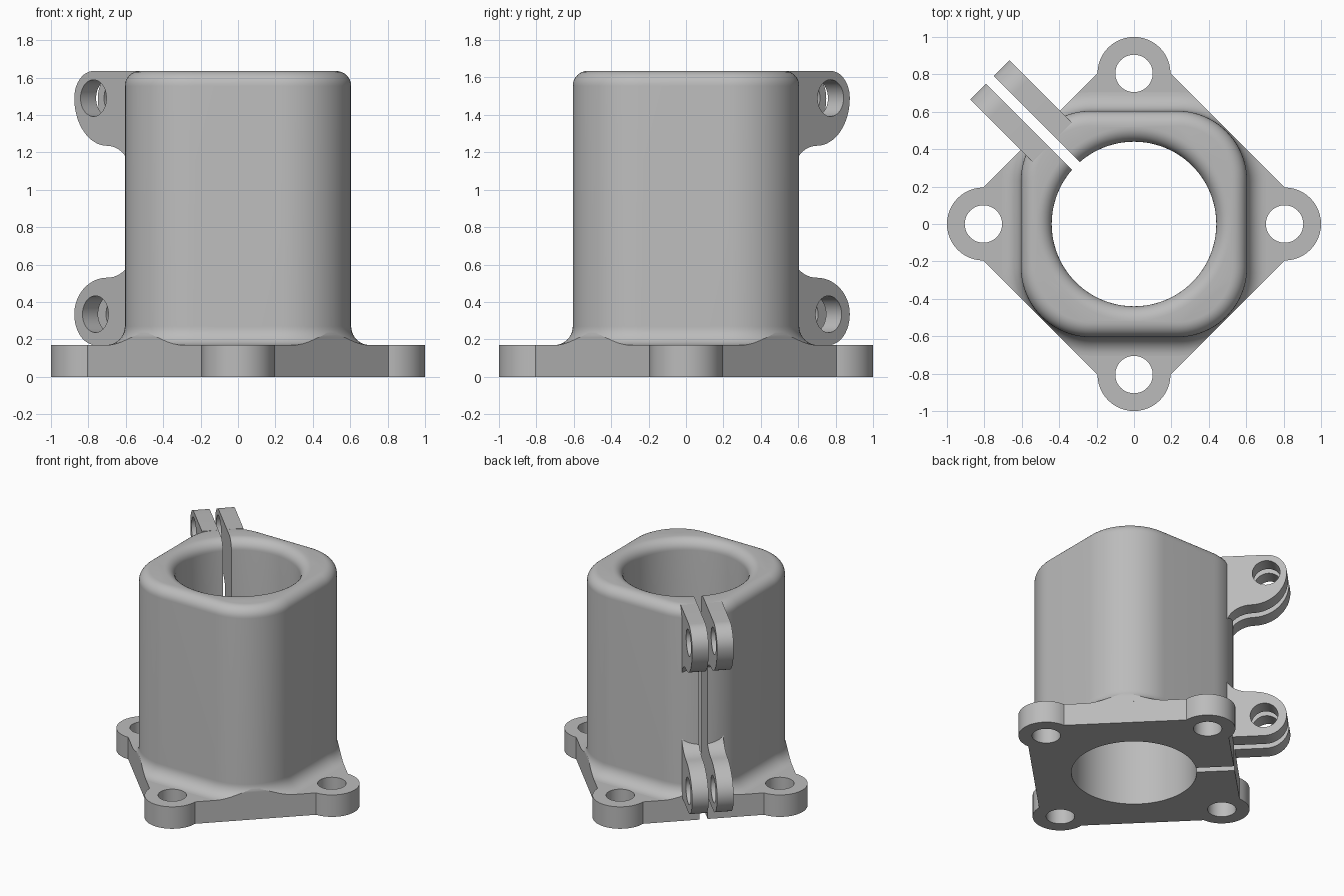
import bpy, bmesh
from math import sin, cos, pi, radians, atan2
from mathutils import Matrix, Vector

cube = bpy.data.objects.get("Cube")
if cube:
    bpy.data.objects.remove(cube, do_unlink=True)

GREY = (0.5, 0.5, 0.5, 1)
metal = bpy.data.materials.new("plain grey")
metal.use_nodes = True
metal.diffuse_color = GREY
metal.node_tree.nodes["Principled BSDF"].inputs["Base Color"].default_value = GREY

FLANGE_Z, TOP_Z = 0.17, 1.635
HALF, CORNER_R, BORE_R = 0.605, 0.375, 0.44
SLIT, EAR_OUT = 0.03, 0.148


def arc(cx, cy, rx, ry, a0, a1, n):
    """Points on an elliptical arc, angles in degrees."""
    angles = [radians(a0 + (a1 - a0) * i / n) for i in range(n + 1)]
    return [(cx + rx * cos(a), cy + ry * sin(a)) for a in angles]


def loft(name, rings):
    """Closed solid through rings of equal point count."""
    bm = bmesh.new()
    loops = [[bm.verts.new(p) for p in ring] for ring in rings]
    n = len(loops[0])
    for low, high in zip(loops, loops[1:]):
        for i in range(n):
            j = (i + 1) % n
            bm.faces.new((low[i], low[j], high[j], high[i]))
    bm.faces.new(loops[0][::-1])
    bm.faces.new(loops[-1])
    bmesh.ops.recalc_face_normals(bm, faces=bm.faces)
    mesh = bpy.data.meshes.new(name)
    bm.to_mesh(mesh)
    bm.free()
    mesh.materials.append(metal)
    obj = bpy.data.objects.new(name, mesh)
    bpy.context.collection.objects.link(obj)
    return obj


def prism(name, outline, z0, z1):
    return loft(name, [[(x, y, z) for x, y in outline] for z in (z0, z1)])


def circle(cx, cy, r, n=48):
    return arc(cx, cy, r, r, 0, 360, n)[:-1]


def cut(obj, tool, operation="DIFFERENCE"):
    """Apply a boolean and discard the tool."""
    mod = obj.modifiers.new("cut", "BOOLEAN")
    mod.operation, mod.solver, mod.object = operation, "EXACT", tool
    bpy.context.view_layer.objects.active = obj
    bpy.ops.object.modifier_apply(modifier=mod.name)
    bpy.data.objects.remove(tool, do_unlink=True)


def bore():
    """Cylinder that flares into a rounded lip at the top."""
    r = 0.078
    profile = [(BORE_R, -0.2)]
    profile += arc(BORE_R + r, TOP_Z - r, r, r, 180, 90, 8)
    profile.append((BORE_R + r, TOP_Z + 0.2))
    return loft("bore_tool", [[(x, y, z) for x, y in circle(0, 0, rad, 96)]
                              for rad, z in profile])


def slit():
    """Thin slot running out through the back right corner."""
    tool = prism("slit_tool", [(0, -SLIT), (1.3, -SLIT), (1.3, SLIT), (0, SLIT)], -0.2, 1.9)
    tool.data.transform(Matrix.Rotation(radians(135), 4, "Z"))
    return tool


def flange_outline():
    """Diamond with a round lobe on each point."""
    points = []
    for k in range(4):
        a = 90 * k
        cx, cy = 0.805 * cos(radians(a)), 0.805 * sin(radians(a))
        points += arc(cx, cy, 0.195, 0.195, a - 90, a + 90, 24)
    return points


def sleeve_ring(offset, z):
    """Rounded square, grown outward by offset."""
    c, r = HALF - CORNER_R, CORNER_R + offset
    points = []
    for k, (sx, sy) in enumerate([(1, 1), (-1, 1), (-1, -1), (1, -1)]):
        points += arc(c * sx, c * sy, r, r, 90 * k, 90 * k + 90, 20)
    return [(x, y, z) for x, y in points]


# Flange with four bolt holes
flange = prism("flange", flange_outline(), 0, FLANGE_Z)
cut(flange, bore())
cut(flange, slit())
for k in range(4):
    a = k * pi / 2
    cut(flange, prism("hole_tool", circle(0.805 * cos(a), 0.805 * sin(a), 0.1), -0.1, 0.3))

# Sleeve with a foot fillet and a rounded top
FOOT, ROUND = 0.1, 0.08
section = arc(FOOT, FLANGE_Z + FOOT, FOOT, FOOT, 270, 180, 10)
section += arc(-ROUND, TOP_Z - ROUND, ROUND, ROUND, 0, 90, 8)
sleeve = loft("sleeve", [sleeve_ring(d, z) for d, z in section])
cut(sleeve, prism("trim_tool", flange_outline(), -0.1, 2), "INTERSECT")
cut(sleeve, bore())
cut(sleeve, slit())

parts = [flange, sleeve]


def clamp_ear(name, side, hole_u, hole_z, flat, reach, blend):
    """Ear lying in the slit plane; signed heights make it face up or down."""
    tip, root, mid = 1.09, 0.66, 0.84
    s = 1 if flat > 0 else -1
    outline = [(0.62, hole_z + flat)]
    outline += arc(hole_u, hole_z, tip - hole_u, flat, 90, 0, 12)
    outline += arc(mid, hole_z, tip - mid, -s * reach, 0, 90, 16)[1:]
    outline += arc(mid, hole_z - s * (reach + blend), mid - root, s * blend, 90, 180, 12)[1:]
    outline.append((0.62, hole_z - s * (reach + blend)))
    v0, v1 = side * SLIT, side * EAR_OUT
    ear = prism(name, outline, min(v0, v1), max(v0, v1))
    cut(ear, prism("pin_tool", circle(hole_u, hole_z, 0.098), -0.4, 0.4))
    # local x runs outward, local y becomes height, local z crosses the slit
    out, across = Vector((-1, 1, 0)).normalized(), Vector((1, 1, 0)).normalized()
    ear.data.transform(Matrix((out, (0, 0, 1), across)).transposed().to_4x4())
    return ear


# Two pairs of clamp ears beside the slit
for label, side in (("left", 1), ("right", -1)):
    parts.append(clamp_ear("upper_ear_" + label, side, 0.945, 1.49, 0.145, 0.255, 0.16))
    parts.append(clamp_ear("lower_ear_" + label, side, 0.93, 0.335, -0.165, 0.195, 0.13))

# Smooth curved walls, crisp edges
for obj in parts:
    bpy.ops.object.select_all(action="DESELECT")
    obj.select_set(True)
    bpy.context.view_layer.objects.active = obj
    bpy.ops.object.shade_smooth_by_angle(angle=radians(30))
